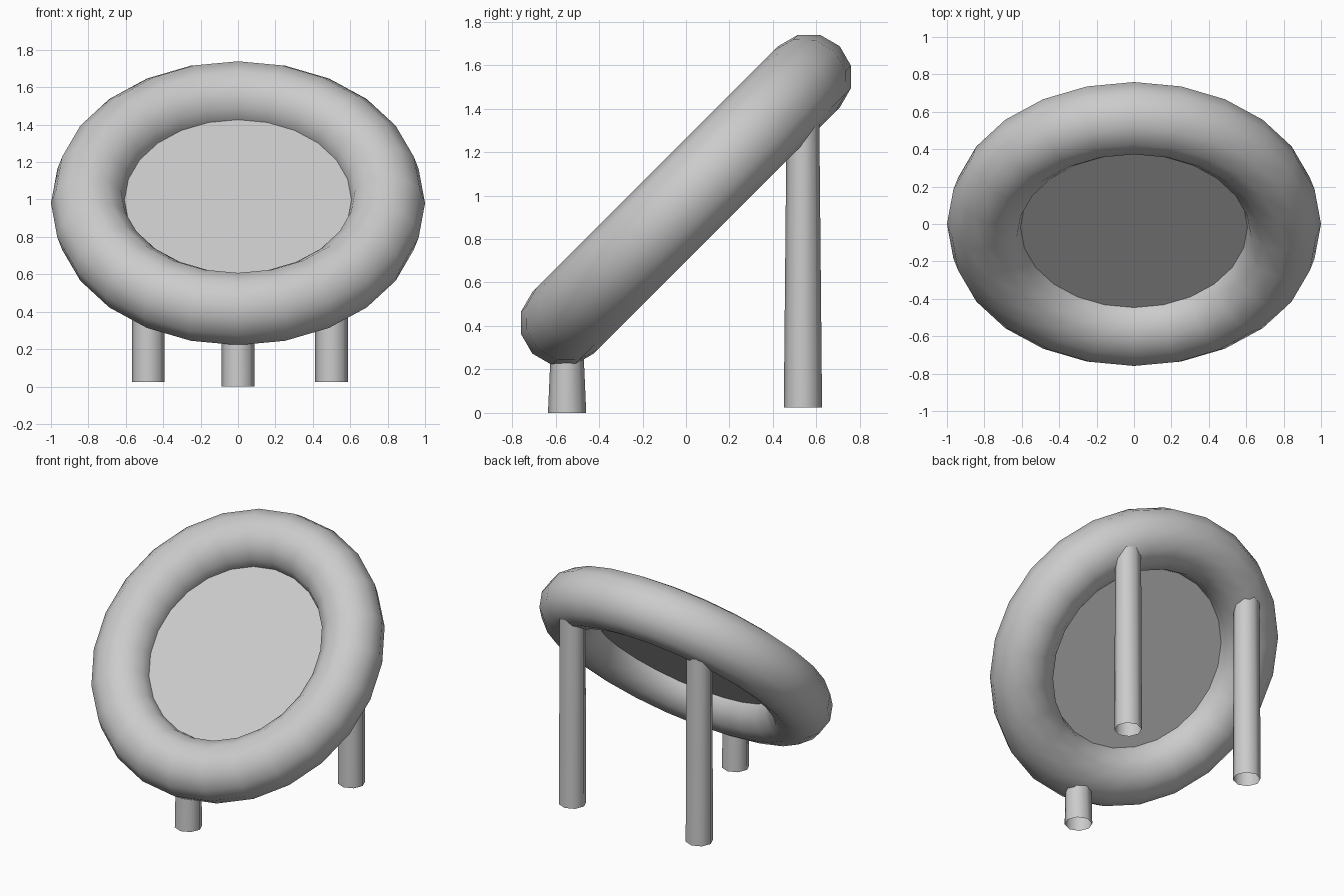
import bpy, bmesh
from math import radians, cos, sin, pi

if "Cube" in bpy.data.objects:
    bpy.data.objects.remove(bpy.data.objects["Cube"])

TILT = radians(45)
CENTRE = (0, 0, 0.98)


def smooth(obj, angle):
    bpy.context.view_layer.objects.active = obj
    for o in bpy.context.selected_objects:
        o.select_set(False)
    obj.select_set(True)
    bpy.ops.object.shade_smooth_by_angle(angle=radians(angle))


# Fat tilted ring
bpy.ops.mesh.primitive_torus_add(major_segments=24, minor_segments=12,
                                 major_radius=0.8, minor_radius=0.2,
                                 location=CENTRE, rotation=(TILT, 0, 0))
ring = bpy.context.object
ring.name = "ring_cushion"
smooth(ring, 60)

# Thin bed disc filling the hole, its rim buried in the ring
bpy.ops.mesh.primitive_cylinder_add(vertices=24, radius=0.66, depth=0.05,
                                    location=CENTRE, rotation=(TILT, 0, 0))
bed = bpy.context.object
bed.name = "bed_disc"
smooth(bed, 30)


# Open eight-sided tube, slightly narrower front to back at the top
def leg(name, x, y, bottom, top, sides=8, r=0.088, taper=0.85):
    bm = bmesh.new()
    rings = []
    for z, k in ((bottom, 1.0), (top, taper)):
        rings.append([bm.verts.new((x + r * cos(2 * pi * i / sides),
                                    y + r * k * sin(2 * pi * i / sides), z))
                      for i in range(sides)])
    lo, hi = rings
    for i in range(sides):
        j = (i + 1) % sides
        bm.faces.new((lo[i], lo[j], hi[j], hi[i]))
    mesh = bpy.data.meshes.new(name)
    bm.to_mesh(mesh)
    bm.free()
    obj = bpy.data.objects.new(name, mesh)
    bpy.context.collection.objects.link(obj)
    smooth(obj, 60)


# One short front leg, two tall rear legs
leg("front_leg", 0.0, -0.547, 0.0, 0.30)
for side, x in (("left", -0.48), ("right", 0.50)):
    leg("rear_leg_" + side, x, 0.538, 0.025, 1.40)
